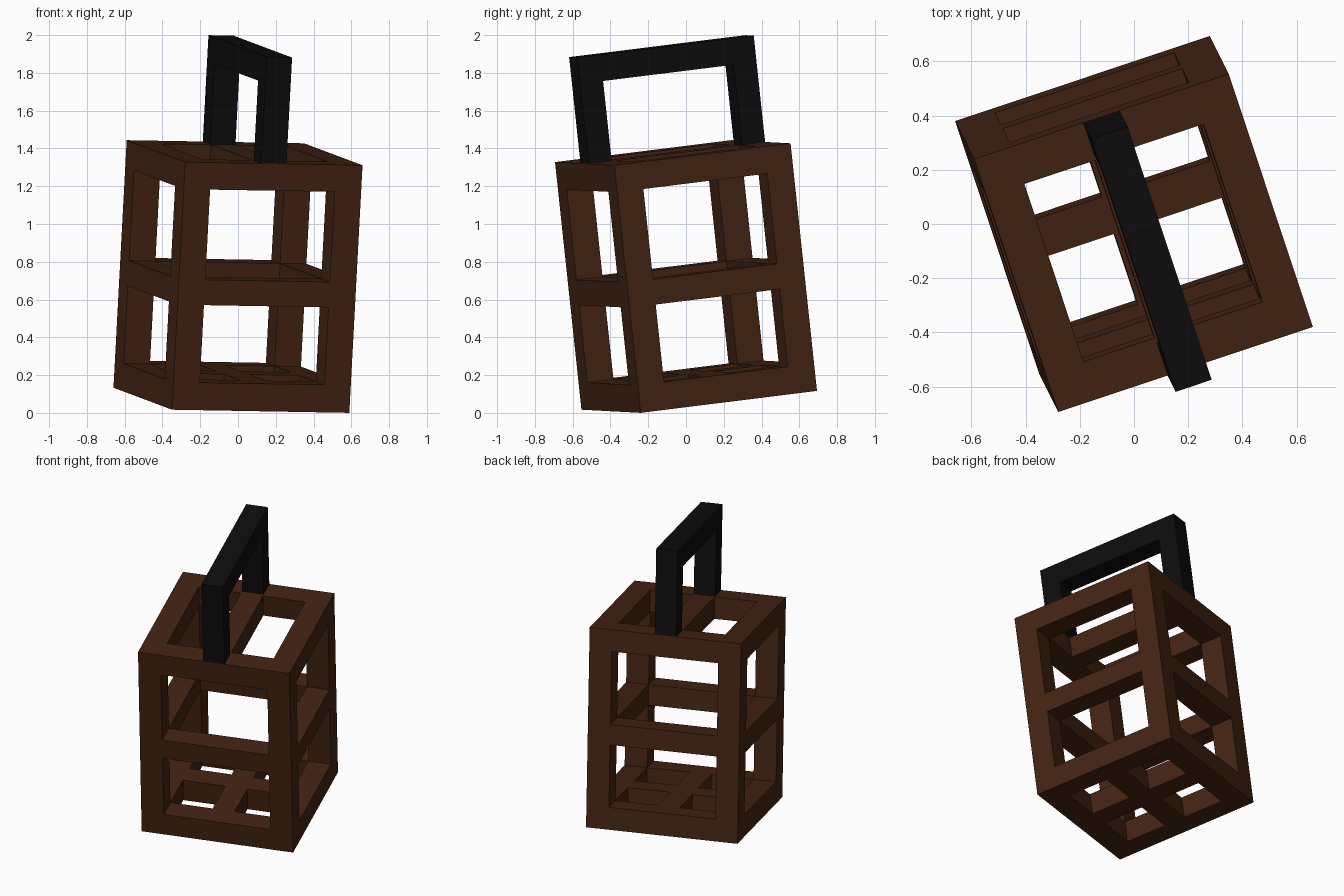
import bpy, bmesh
from mathutils import Matrix, Vector

if "Cube" in bpy.data.objects:
    bpy.data.objects.remove(bpy.data.objects["Cube"])

# Tilted local frame: u = width, v = depth, w = height
W = Vector((0.053, -0.106, 0.993)).normalized()
V = Vector((-0.313, 0.942, 0.117))
V = (V - W * V.dot(W)).normalized()
U = V.cross(W)
frame = Matrix((U, V, W)).transposed().to_4x4()
frame.translation = Vector((0, 0, 0.722)) - W * 0.66   # centre of the cage floor


def material(name, rgb):
    m = bpy.data.materials.new(name)
    m.diffuse_color = (*rgb, 1)
    m.use_nodes = True
    m.node_tree.nodes["Principled BSDF"].inputs["Base Color"].default_value = m.diffuse_color
    return m


wood = material("dark_wood", (0.057, 0.0175, 0.006))
black = material("black_metal", (0.004, 0.004, 0.0043))


def block(name, lo, hi, mat):
    """Box between two local corners, placed in the tilted frame."""
    lo, hi = Vector(lo), Vector(hi)
    bm = bmesh.new()
    bmesh.ops.create_cube(bm, size=1)
    for v in bm.verts:
        v.co = Vector(v.co[i] * (hi[i] - lo[i]) for i in range(3))
    me = bpy.data.meshes.new(name)
    bm.to_mesh(me)
    bm.free()
    me.materials.append(mat)
    ob = bpy.data.objects.new(name, me)
    bpy.context.collection.objects.link(ob)
    ob.matrix_world = frame @ Matrix.Translation((lo + hi) / 2)
    return ob


H = 0.495      # half width of the cage
B = 0.147      # beam width
I = H - B      # inner half width
levels = {"bottom": (0, 0.147), "middle": (0.56, 0.695), "top": (1.176, 1.32)}

# Three square rings
for lvl, (z0, z1) in levels.items():
    for s, side in ((-1, "front"), (1, "back")):
        a, b = sorted((s * H, s * I))
        block(f"{lvl}_{side}_beam", (-H, a, z0), (H, b, z1), wood)
    for s, side in ((-1, "left"), (1, "right")):
        a, b = sorted((s * H, s * I))
        block(f"{lvl}_{side}_beam", (a, -I, z0), (b, I, z1), wood)

# Corner posts between the rings
for sx, nx in ((-1, "left"), (1, "right")):
    for sy, ny in ((-1, "front"), (1, "back")):
        x0, x1 = sorted((sx * H, sx * I))
        y0, y1 = sorted((sy * H, sy * I))
        block(f"lower_{ny}_{nx}_post", (x0, y0, 0.147), (x1, y1, 0.56), wood)
        block(f"upper_{ny}_{nx}_post", (x0, y0, 0.695), (x1, y1, 1.176), wood)

# Crossed floor bars and the single top bar
C = 0.072
block("floor_bar_lengthwise", (-C, -I, 0), (C, I, 0.147), wood)
for s, side in ((-1, "left"), (1, "right")):
    a, b = sorted((s * C, s * I))
    block(f"floor_bar_{side}", (a, -C, 0), (b, C, 0.147), wood)
block("top_bar", (-C, -I, 1.176), (C, I, 1.32), wood)

# Carrying handle
T = 1.887
for s, side in ((-1, "front"), (1, "back")):
    a, b = sorted((s * H, s * (H - 0.128)))
    block(f"handle_{side}_leg", (-0.07, a, 1.32), (0.07, b, T - 0.14), black)
block("handle_grip", (-0.07, -H, T - 0.14), (0.07, H, T), black)
